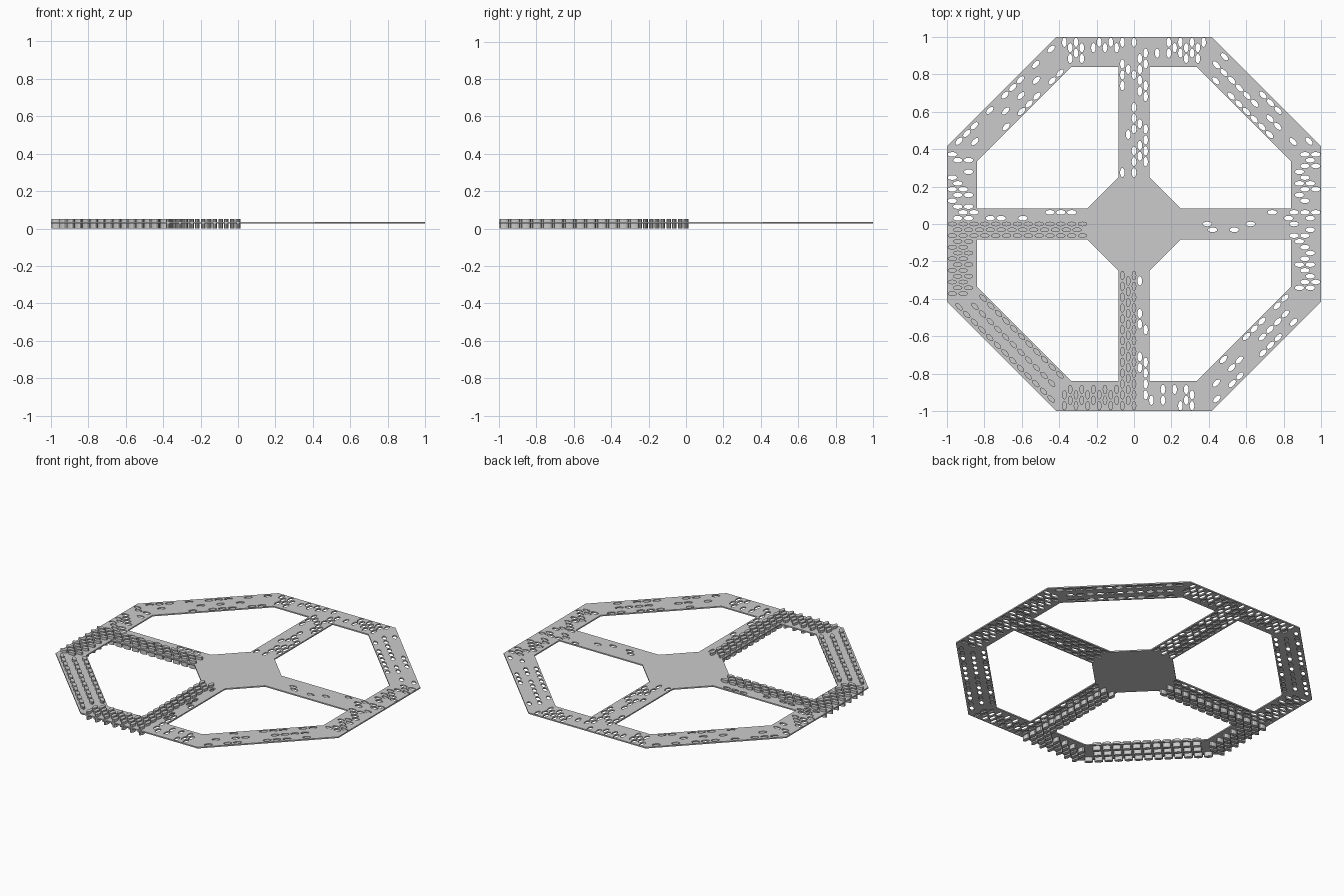
import bpy, bmesh, math, random
from mathutils import Vector, geometry

if "Cube" in bpy.data.objects:
    bpy.data.objects.remove(bpy.data.objects["Cube"])

random.seed(4)
Z_BOT, Z_TOP, PIN_H = 0.028, 0.036, 0.052
LONG, SHORT, SIDES = 0.025, 0.0125, 12
PITCH, ROW = 0.058, 0.031


def add_spot(spots, x, y, ang, gap=0.04):
    if all((x - s[0]) ** 2 + (y - s[1]) ** 2 > gap * gap for s in spots):
        spots.append((x, y, ang))


def quadrant_spots():
    """Staggered oval pattern of one quadrant (x, y >= 0)."""
    spots = []
    # spokes and straight rim sides
    for r in range(13):
        b = r * ROW
        for k in range(13):
            a = 0.275 + PITCH * k + (PITCH / 2 if r % 2 else 0)
            if a > 0.975 or (r > 2 and a < 0.866) or a + b > 1.36:
                continue
            add_spot(spots, a, b, 0.0)
            add_spot(spots, b, a, math.pi / 2)
    # diagonal rim side
    q = math.sqrt(0.5)
    for r in range(-2, 3):
        for k in range(-6, 7):
            u = k * PITCH + (PITCH / 2 if r % 2 else 0)
            v = r * ROW
            if abs(u) < 0.37:
                add_spot(spots, 0.645 + (u + v) * q, 0.645 + (v - u) * q,
                         -math.pi / 4, 0.045)
    return spots


def oval(spot):
    x, y, ang = spot
    c, s = math.cos(ang), math.sin(ang)
    pts = []
    for i in range(SIDES):
        t = 2 * math.pi * i / SIDES
        p, w = LONG * math.cos(t), SHORT * math.sin(t)
        pts.append((x + p * c - w * s, y + p * s + w * c))
    return pts


def mirrored(spots, sx, sy):
    return [(x * sx, y * sy, a * sx * sy) for x, y, a in spots]


def fill(bm, loops, z, up):
    """Flat sheet bounded by the first loop, with all other loops left open."""
    pts, edges, owner = [], [], []
    for li, loop in enumerate(loops):
        n, m = len(pts), len(loop)
        pts += [Vector(p) for p in loop]
        edges += [(n + i, n + (i + 1) % m) for i in range(m)]
        owner += [li] * m
    vs, _, faces, orig, _, _ = geometry.delaunay_2d_cdt(pts, edges, [], 0, 1e-6)
    own = [owner[o[0]] if o else -1 for o in orig]
    bv = [bm.verts.new((v.x, v.y, z)) for v in vs]
    for f in faces:
        ids = {own[i] for i in f}
        if len(ids) == 1 and min(ids) > 0:
            continue
        face = bm.faces.new([bv[i] for i in f])
        if (face.calc_center_median() is not None):
            face.normal_update()
            if (face.normal.z > 0) != up:
                face.normal_flip()


def wall(bm, loop, outward):
    area = sum(loop[i - 1][0] * p[1] - p[0] * loop[i - 1][1]
               for i, p in enumerate(loop))
    pts = loop if (area > 0) == outward else loop[::-1]
    lo = [bm.verts.new((x, y, Z_BOT)) for x, y in pts]
    hi = [bm.verts.new((x, y, Z_TOP)) for x, y in pts]
    for i in range(len(pts)):
        j = (i + 1) % len(pts)
        bm.faces.new((lo[i], lo[j], hi[j], hi[i]))


def finish(bm, name):
    bmesh.ops.remove_doubles(bm, verts=bm.verts[:], dist=1e-5)
    me = bpy.data.meshes.new(name)
    bm.to_mesh(me)
    bm.free()
    ob = bpy.data.objects.new(name, me)
    bpy.context.collection.objects.link(ob)


base = quadrant_spots()
pins = mirrored(base, -1, -1)
holes = []
taken = list(pins)
for sx, sy in ((1, 1), (-1, 1), (1, -1)):
    for s in mirrored(base, sx, sy):
        n = len(taken)
        add_spot(taken, *s)
        if len(taken) > n:
            holes.append(s)

# wheel plate: octagon outline, four openings, perforations
outer = [(1, -.414), (1, .414), (.414, 1), (-.414, 1),
         (-1, .414), (-1, -.414), (-.414, -1), (.414, -1)]
window = [(.083, .838), (.335, .838), (.838, .335),
          (.838, .083), (.25, .083), (.083, .25)]
windows = [[(x * sx, y * sy) for x, y in window]
           for sx in (1, -1) for sy in (1, -1)]
ovals = [oval(s) for s in holes]


def is_open(s):
    # spokes are mostly closed on top, the rim is mostly open
    on_rim = max(abs(s[0]), abs(s[1])) > 0.84 or min(abs(s[0]), abs(s[1])) > 0.1
    if on_rim:
        return random.random() < 0.6
    return random.random() < (0.5 if abs(s[0]) < 0.1 else 0.2)


open_ovals = [o for s, o in zip(holes, ovals) if is_open(s)]

bm = bmesh.new()
fill(bm, [outer] + windows + open_ovals, Z_TOP, True)
fill(bm, [outer] + windows + ovals, Z_BOT, False)
wall(bm, outer, True)
for loop in windows + ovals:
    wall(bm, loop, False)
finish(bm, "wheel_plate")

# solid oval pins standing through the remaining quadrant
bm = bmesh.new()
for s in pins:
    pts = oval(s)
    lo = [bm.verts.new((x, y, 0)) for x, y in pts]
    hi = [bm.verts.new((x, y, PIN_H)) for x, y in pts]
    bm.faces.new(lo[::-1])
    bm.faces.new(hi)
    for i in range(SIDES):
        j = (i + 1) % SIDES
        bm.faces.new((lo[i], lo[j], hi[j], hi[i]))
bmesh.ops.recalc_face_normals(bm, faces=bm.faces[:])
finish(bm, "oval_pins")
